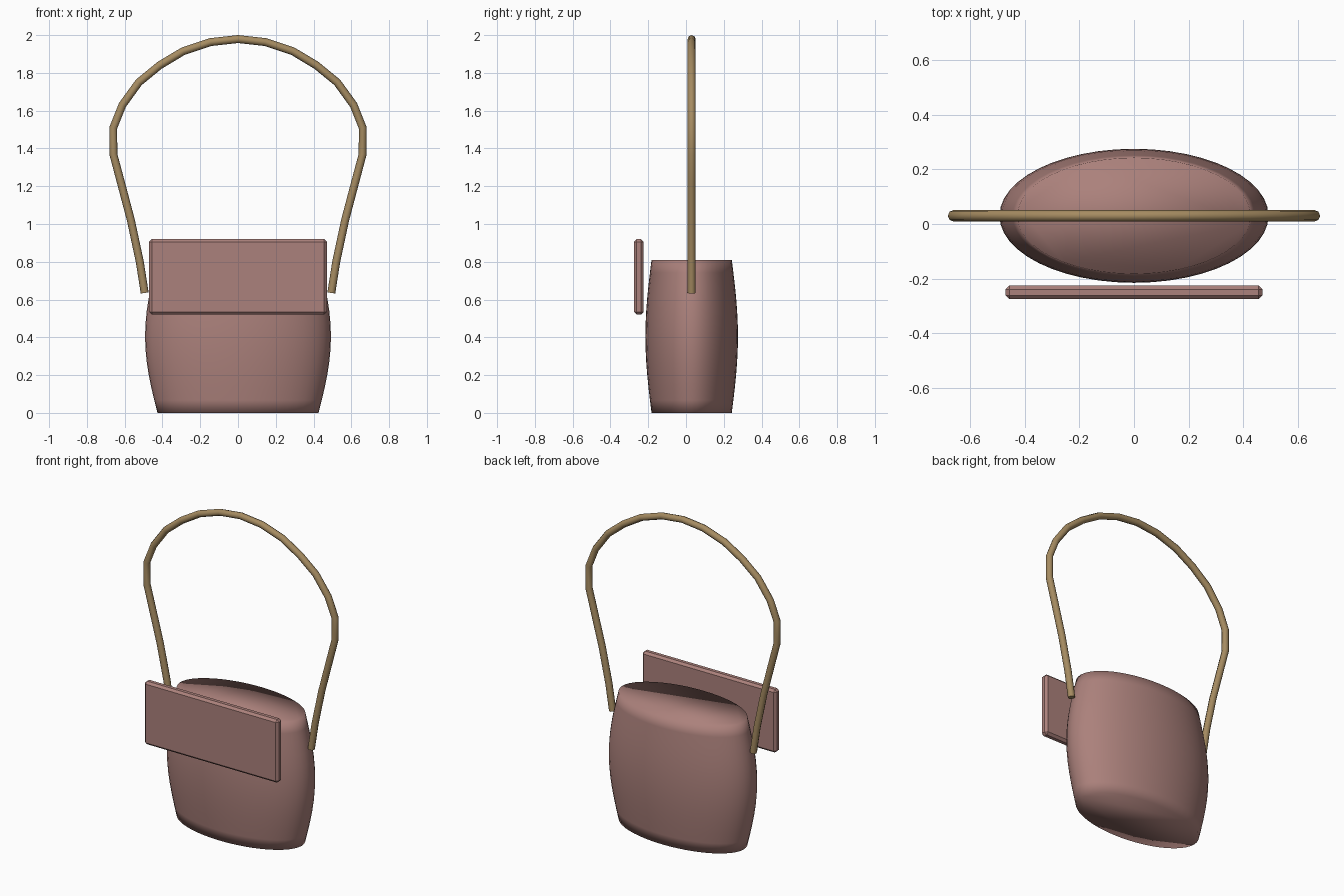
import bpy, bmesh, math

if "Cube" in bpy.data.objects:
    bpy.data.objects.remove(bpy.data.objects["Cube"])


def material(name, color):
    m = bpy.data.materials.new(name)
    m.diffuse_color = (*color, 1)
    m.use_nodes = True
    m.node_tree.nodes["Principled BSDF"].inputs["Base Color"].default_value = m.diffuse_color
    return m


def add_object(name, data, mat):
    ob = bpy.data.objects.new(name, data)
    bpy.context.collection.objects.link(ob)
    data.materials.append(mat)
    return ob


leather = material("rose_leather", (0.41, 0.22, 0.20))
strap = material("tan_strap", (0.38, 0.26, 0.12))
CY = 0.03  # depth centre of body and handle

# Body: closed elliptical barrel, softly shaded over the rims
RX, RY, H, SEG, RINGS = 0.492, 0.245, 0.81, 48, 12
bm = bmesh.new()
rings = []
for i in range(RINGS + 1):
    t = i / RINGS
    s = 0.867 + 0.133 * math.sin(math.pi * t)
    rings.append([bm.verts.new((RX * s * math.cos(a), CY + RY * s * math.sin(a), H * t))
                  for a in (2 * math.pi * k / SEG for k in range(SEG))])
for lo, hi in zip(rings, rings[1:]):
    for k in range(SEG):
        n = (k + 1) % SEG
        bm.faces.new((lo[k], lo[n], hi[n], hi[k]))
bm.faces.new(rings[0][::-1])
bm.faces.new(rings[-1])
for f in bm.faces:
    f.smooth = True
me = bpy.data.meshes.new("bag_body")
bm.to_mesh(me)
bm.free()
add_object("bag_body", me, leather)

# Front flap: thin chamfered panel standing off the front
bm = bmesh.new()
bmesh.ops.create_cube(bm, size=1)
bmesh.ops.scale(bm, vec=(0.94, 0.05, 0.40), verts=bm.verts)
bmesh.ops.translate(bm, vec=(0, -0.25, 0.72), verts=bm.verts)
bmesh.ops.bevel(bm, geom=bm.edges[:], offset=0.014, offset_type='OFFSET',
                segments=1, affect='EDGES')
me = bpy.data.meshes.new("front_flap")
bm.to_mesh(me)
bm.free()
add_object("front_flap", me, leather)

# Handle: tube swept along a mirrored arch path
half = [(0.494, 0.635), (0.52, 0.80), (0.567, 1.02), (0.62, 1.22), (0.66, 1.37),
        (0.66, 1.51), (0.612, 1.63), (0.525, 1.75), (0.415, 1.84), (0.29, 1.915),
        (0.145, 1.963)]
path = half + [(0, 1.979)] + [(-x, z) for x, z in reversed(half)]
cu = bpy.data.curves.new("handle", 'CURVE')
cu.dimensions = '3D'
cu.bevel_depth = 0.021
cu.bevel_resolution = 2
cu.use_fill_caps = True
sp = cu.splines.new('POLY')
sp.points.add(len(path) - 1)
for p, (x, z) in zip(sp.points, path):
    p.co = (x, CY, z, 1)
sp.use_smooth = True
add_object("handle", cu, strap)
